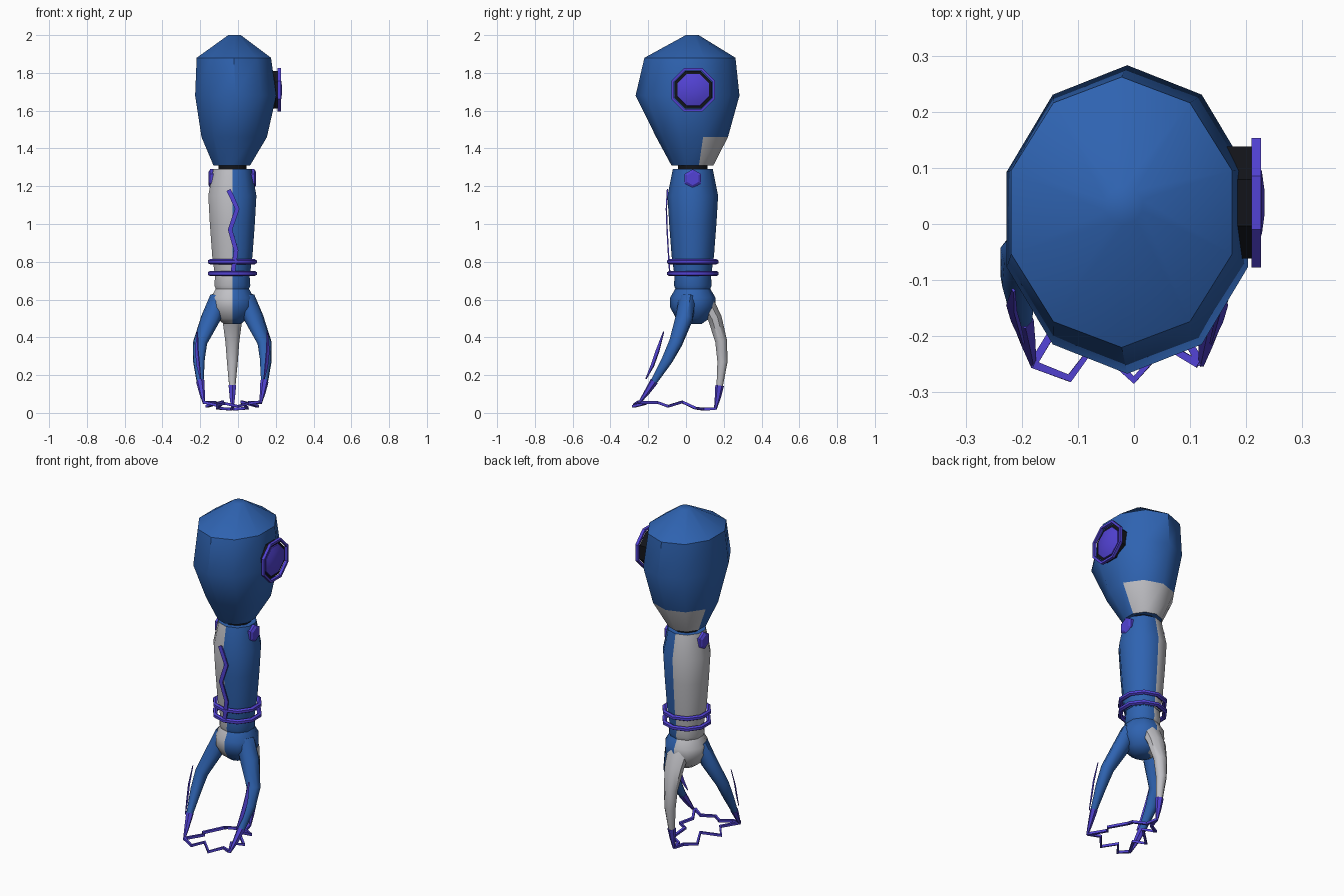
import bpy, bmesh, math
from mathutils import Vector, Matrix

if "Cube" in bpy.data.objects:
    bpy.data.objects.remove(bpy.data.objects["Cube"], do_unlink=True)


def material(name, r, g, b):
    m = bpy.data.materials.new(name)
    m.use_nodes = True
    m.diffuse_color = (r, g, b, 1)
    bsdf = next(n for n in m.node_tree.nodes if n.type == 'BSDF_PRINCIPLED')
    bsdf.inputs["Base Color"].default_value = (r, g, b, 1)
    return m


BLUE = material("blue", 0.028, 0.125, 0.44)
GREY = material("light grey", 0.53, 0.53, 0.56)
PURPLE = material("violet", 0.085, 0.055, 0.66)
BLACK = material("black", 0.006, 0.007, 0.01)
AX, AY = -0.03, 0.036          # arm axis
SIDES = 10


def finish(name, bm, mats, rule=None, angle=40):
    bmesh.ops.recalc_face_normals(bm, faces=bm.faces)
    me = bpy.data.meshes.new(name)
    bm.to_mesh(me)
    bm.free()
    for m in mats:
        me.materials.append(m)
    if rule:
        for p in me.polygons:
            p.material_index = int(rule(p.center))
    ob = bpy.data.objects.new(name, me)
    bpy.context.scene.collection.objects.link(ob)
    bpy.ops.object.select_all(action='DESELECT')
    ob.select_set(True)
    bpy.context.view_layer.objects.active = ob
    bpy.ops.object.shade_smooth_by_angle(angle=math.radians(angle))
    return ob


def skin(name, rings, mats, rule=None, closed=False, angle=40):
    """Bridge equal-sized loops of points into a tube."""
    bm = bmesh.new()
    loops = [[bm.verts.new(p) for p in ring] for ring in rings]
    n = len(loops[0])
    pairs = list(zip(loops, loops[1:]))
    if closed:
        pairs.append((loops[-1], loops[0]))
    else:
        bm.faces.new(loops[0])
        bm.faces.new(loops[-1])
    for a, b in pairs:
        for i in range(n):
            j = (i + 1) % n
            bm.faces.new((a[i], a[j], b[j], b[i]))
    return finish(name, bm, mats, rule, angle)


def lathe(name, profile, mats, rule=None):
    """Profile rows: z, centre x, centre y, radius x, radius y."""
    rings = []
    for z, cx, cy, rx, ry in profile:
        turn = [math.pi / 2 + math.tau * i / SIDES for i in range(SIDES)]
        rings.append([(cx + rx * math.cos(a), cy + ry * math.sin(a), z) for a in turn])
    return skin(name, rings, mats, rule)


def sweep(name, path, radii, mat, ref, n=4, closed=False, angle=40):
    """Sweep an elliptical section; ref is the direction of the second radius."""
    pts = [Vector(p) for p in path]
    count = len(pts)
    rings = []
    for k, p in enumerate(pts):
        if closed:
            t = pts[(k + 1) % count] - pts[k - 1]
        else:
            t = pts[min(k + 1, count - 1)] - pts[max(k - 1, 0)]
        u = t.cross(Vector(ref)).normalized()
        v = u.cross(t).normalized()
        ru, rv = radii[k] if len(radii) > 1 else radii[0]
        off = math.pi / n
        rings.append([p + u * ru * math.cos(off + math.tau * i / n)
                      + v * rv * math.sin(off + math.tau * i / n) for i in range(n)])
    return skin(name, rings, [mat], None, closed, angle)


def mirror_x(p):
    return (2 * AX - p[0], p[1], p[2])


# Upper arm pod with a pale back panel
lathe("shoulder_pod", [
    (1.31, -0.033, 0.034, 0.102, 0.111),
    (1.46, -0.02, 0.032, 0.182, 0.19),
    (1.68, -0.012, 0.008, 0.226, 0.275),
    (1.88, -0.022, 0.021, 0.207, 0.241),
    (2.0, -0.018, 0.033, 0.035, 0.034)], [BLUE, GREY],
    lambda c: c.z < 1.45 and c.y > 0.08)


def arm_rows(rows):
    return [(z, AX, AY, r, r) for z, r in rows]


def half_split(c):
    return c.x < AX - 0.01


# Forearm, elbow joint and knuckle share the arm axis
lathe("elbow_joint", arm_rows([(1.27, 0.078), (1.33, 0.078)]), [BLACK])
lathe("forearm", arm_rows([(0.735, 0.098), (0.83, 0.112), (1.0, 0.125),
                           (1.15, 0.134), (1.29, 0.106)]), [BLUE, GREY], half_split)
lathe("wrist", arm_rows([(0.65, 0.09), (0.675, 0.1), (0.74, 0.095)]),
      [BLUE, GREY], half_split)
lathe("knuckle", arm_rows([(0.47, 0.045), (0.5, 0.088), (0.56, 0.121),
                           (0.61, 0.12), (0.665, 0.088)]), [BLUE, GREY], half_split)

# Wrist rings
for label, z in (("upper", 0.8), ("lower", 0.738)):
    loop = [(AX + 0.124 * math.cos(a), AY + 0.124 * math.sin(a), z) for a in
            (math.pi / 2 + math.tau * i / SIDES for i in range(SIDES))]
    sweep(label + "_wrist_ring", loop, [(0.014, 0.014)], PURPLE, (0, 0, 1), 6, True)


def disc_x(name, center, sections, n, mat, phase=0.0):
    """Stack of polygons facing +x; sections are (x offset, radius)."""
    c = Vector(center)
    rings = [[c + Vector((dx, r * math.sin(phase + math.tau * i / n),
                          r * math.cos(phase + math.tau * i / n))) for i in range(n)]
             for dx, r in sections]
    return skin(name, rings, [mat], angle=30)


# Elbow studs
for label, s in (("left", 1), ("right", -1)):
    disc_x(label + "_elbow_stud", (AX + s * 0.085, AY, 1.24),
           [(0, 0.05), (s * 0.032, 0.05), (s * 0.041, 0.035)], 6, PURPLE)

# Round badge on the left of the pod
EYE = (0.195, 0.038, 1.71)
OCT = math.pi / 8
disc_x("badge_recess", EYE, [(-0.03, 0.108), (0.015, 0.108)], 8, BLACK, OCT)
disc_x("badge_dome", EYE, [(0.0, 0.093), (0.022, 0.09), (0.033, 0.06), (0.038, 0.02)],
       8, PURPLE, OCT)
frame = [(EYE[0] + 0.023, EYE[1] + 0.118 * math.sin(a), EYE[2] + 0.118 * math.cos(a))
         for a in (OCT + math.tau * i / 8 for i in range(8))]
sweep("badge_frame", frame, [(0.01, 0.012)], PURPLE, (1, 0, 0), 4, True, 30)

# Jagged stripe down the forearm
bolt = [(-0.05, -0.098, 1.18), (-0.035, -0.1, 1.15), (-0.004, -0.104, 1.08),
        (-0.042, -0.1, 0.97), (-0.01, -0.094, 0.86), (-0.028, -0.086, 0.74)]
sweep("forearm_stripe", bolt, [(0.017, 0.005)], PURPLE, (0, -1, 0))

# Two blue front claws with violet tips and side stripes
claw = [(0.04, 0.01, 0.61), (0.085, -0.01, 0.5), (0.141, -0.055, 0.37),
        (0.147, -0.1, 0.28), (0.14, -0.17, 0.165)]
claw_size = [(0.052, 0.045), (0.055, 0.045), (0.04, 0.036), (0.034, 0.03), (0.02, 0.018)]
tip = [(0.14, -0.168, 0.168), (0.13, -0.21, 0.105), (0.12, -0.25, 0.05)]
tip_size = [(0.023, 0.021), (0.016, 0.014), (0.006, 0.006)]
stripe = [(0.155, -0.118, 0.43), (0.158, -0.15, 0.33), (0.15, -0.178, 0.25),
          (0.138, -0.212, 0.18)]
stripe_size = [(0.004, 0.003), (0.015, 0.005), (0.014, 0.005), (0.004, 0.003)]
for label, s in (("left", 1), ("right", -1)):
    def side(path):
        return path if s > 0 else [mirror_x(p) for p in path]
    sweep(label + "_front_claw", side(claw), claw_size, BLUE, (s * 0.6, -0.8, 0), 8, angle=50)
    sweep(label + "_claw_tip", side(tip), tip_size, PURPLE, (s * 0.6, -0.8, 0), 6)
    sweep(label + "_claw_stripe", side(stripe), stripe_size, PURPLE, (s * 0.75, -0.66, 0.2))

# Pale back claw
sweep("back_claw", [(AX, 0.105, 0.59), (AX, 0.153, 0.5), (AX, 0.186, 0.38),
                    (AX, 0.193, 0.27), (AX, 0.178, 0.14)],
      [(0.065, 0.045), (0.057, 0.04), (0.04, 0.034), (0.031, 0.029), (0.018, 0.018)],
      GREY, (0, 1, 0), 8, angle=50)
sweep("back_claw_tip", [(AX, 0.178, 0.145), (AX, 0.168, 0.08), (AX, 0.155, 0.018)],
      [(0.023, 0.023), (0.016, 0.016), (0.007, 0.007)], PURPLE, (0, 1, 0), 6)

# Zigzag cords joining the claw tips
cord = [(0.01, 0.01)]
sweep("front_cord", [(-0.18, -0.25, 0.058), (-0.115, -0.275, 0.04), (-0.07, -0.215, 0.05),
                     (0.0, -0.278, 0.035), (0.055, -0.215, 0.05), (0.115, -0.25, 0.058)],
      cord, PURPLE, (0, 0, 1))
side_cord = [(0.12, -0.25, 0.055), (0.06, -0.15, 0.055), (0.105, -0.095, 0.035),
             (0.02, -0.02, 0.058), (0.05, 0.05, 0.025), (-0.015, 0.09, 0.02),
             (-0.03, 0.155, 0.022)]
sweep("left_cord", side_cord, cord, PURPLE, (0, 0, 1))
sweep("right_cord", [mirror_x(p) for p in side_cord], cord, PURPLE, (0, 0, 1))
